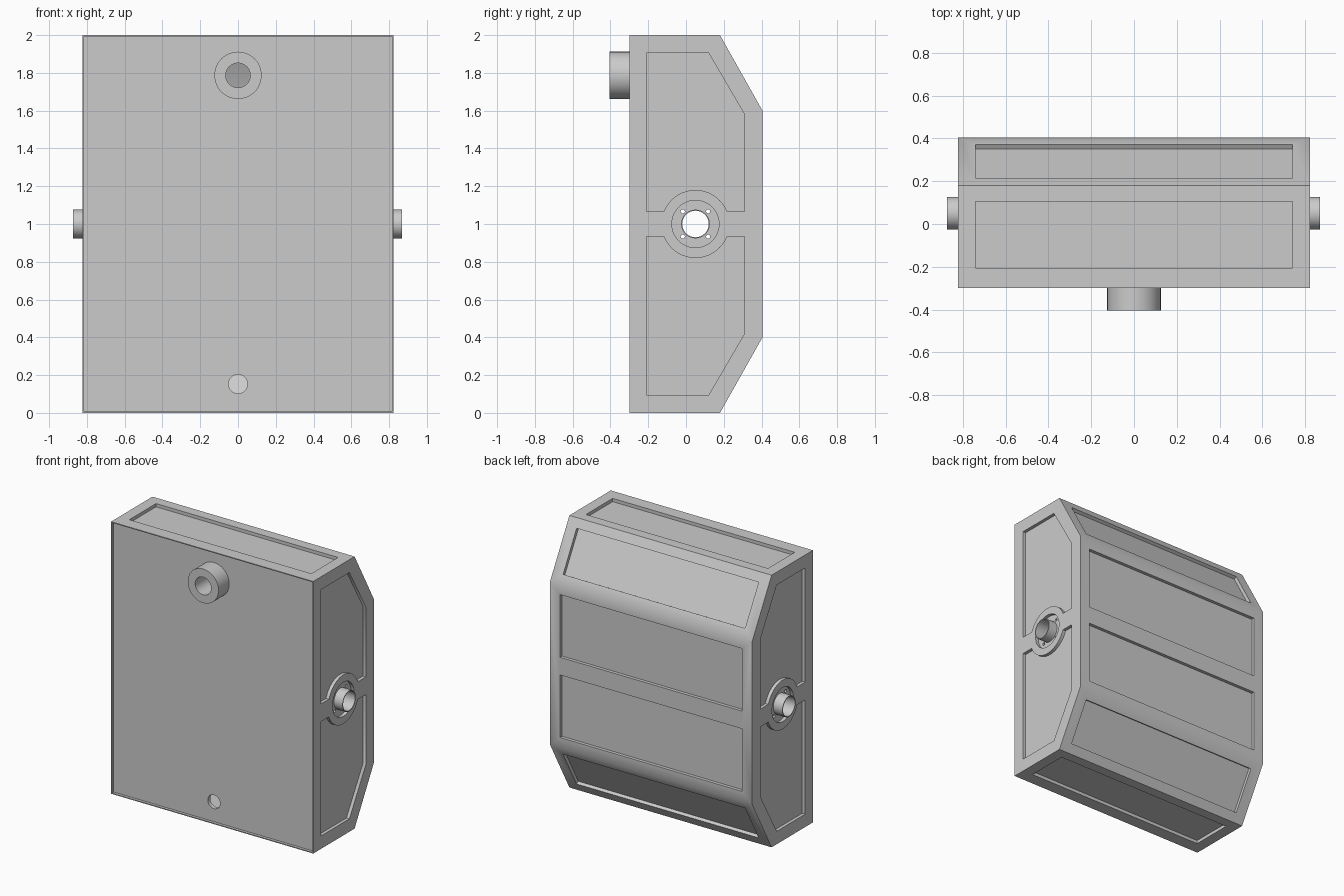
import bpy, bmesh, math
from mathutils import Vector, Matrix

if "Cube" in bpy.data.objects:
    bpy.data.objects.remove(bpy.data.objects["Cube"], do_unlink=True)

grey = bpy.data.materials.new("light_grey")
grey.use_nodes = True
colour = (0.6, 0.6, 0.6, 1)
grey.diffuse_color = colour
grey.node_tree.nodes["Principled BSDF"].inputs["Base Color"].default_value = colour

HALF = 0.822           # half width of the case
DEPTH = 0.024          # depth of the sunken panels
AXIS = Vector((0, 0.05, 1))   # side connector axis


def finish(name, bm):
    bmesh.ops.recalc_face_normals(bm, faces=bm.faces)
    mesh = bpy.data.meshes.new(name)
    bm.to_mesh(mesh)
    bm.free()
    mesh.materials.append(grey)
    ob = bpy.data.objects.new(name, mesh)
    bpy.context.collection.objects.link(ob)
    return ob


def prism(name, points, along):
    bm = bmesh.new()
    face = bm.faces.new([bm.verts.new(p) for p in points])
    new = bmesh.ops.extrude_face_region(bm, geom=[face])["geom"]
    bmesh.ops.translate(bm, vec=along, verts=[v for v in new if isinstance(v, bmesh.types.BMVert)])
    return finish(name, bm)


def side_prism(name, outline, x0, x1):
    return prism(name, [(x0, y, z) for y, z in outline], Vector((x1 - x0, 0, 0)))


def circle(radius, centre, direction, count=48):
    turn = Vector(direction).to_track_quat("Z", "Y").to_matrix()
    return [Vector(centre) + turn @ Vector((radius * math.cos(math.tau * i / count),
                                            radius * math.sin(math.tau * i / count), 0))
            for i in range(count)]


def rod(name, radius, start, end, count=48):
    along = Vector(end) - Vector(start)
    return prism(name, circle(radius, start, along, count), along)


def ring(name, outer, inner, start, end):
    """Open-ended thick tube between two points."""
    along = Vector(end) - Vector(start)
    bm = bmesh.new()
    loops = [[bm.verts.new(p) for p in circle(r, c, along)]
             for r, c in ((outer, start), (outer, end), (inner, end), (inner, start))]
    for k in range(4):
        a, b = loops[k], loops[(k + 1) % 4]
        for i in range(len(a)):
            j = (i + 1) % len(a)
            bm.faces.new((a[i], a[j], b[j], b[i]))
    return finish(name, bm)


def cut(target, cutter):
    cutter.hide_render = True
    mod = target.modifiers.new("cut", "BOOLEAN")
    mod.operation, mod.solver, mod.object = "DIFFERENCE", "EXACT", cutter
    graph = bpy.context.evaluated_depsgraph_get()
    mesh = bpy.data.meshes.new_from_object(target.evaluated_get(graph))
    target.modifiers.clear()
    target.data = mesh
    bpy.data.objects.remove(cutter, do_unlink=True)


# Hollow case with sloped rear edges
profile = [(-0.3, 0), (0.18, 0), (0.405, 0.4), (0.405, 1.6), (0.18, 2), (-0.3, 2)]
cavity = [(-0.25, 0.05), (0.15, 0.05), (0.355, 0.41), (0.355, 1.59), (0.15, 1.95), (-0.25, 1.95)]
case = side_prism("case", profile, -HALF, HALF)
cut(case, side_prism("cavity", cavity, -0.77, 0.77))

# Sunken panels: profile edge index, start and end along that edge
panels = [(0, 0.095, 0.405), (1, 0.07, 0.39), (2, 0.075, 0.535),
          (2, 0.665, 1.125), (3, 0.07, 0.39), (4, 0.075, 0.385)]
for edge, t0, t1 in panels:
    a, b = (Vector((0, *profile[k])) for k in (edge, edge + 1))
    d = (b - a).normalized()
    n = Vector((0, d.z, -d.y))
    corners = [a + d * t + n * 0.05 + Vector((x, 0, 0))
               for x, t in ((-0.74, t0), (0.74, t0), (0.74, t1), (-0.74, t1))]
    cut(case, prism("panel_cutter", corners, -n * (0.05 + DEPTH)))

# Thin rim around the front plate
cut(case, prism("front_cutter", [(x, -0.35, z) for x, z in
    ((-0.815, 0.007), (0.815, 0.007), (0.815, 1.993), (-0.815, 1.993))], Vector((0, 0.07, 0))))

# Side panels, leaving a round boss in the middle
start = math.asin(0.065 / 0.18)
arc = [(AXIS.y + 0.18 * math.cos(a), 1 + 0.18 * math.sin(a))
       for a in (start + (math.pi - 2 * start) * i / 24 for i in range(25))]
upper = [(-0.21, 1.065), (-0.21, 1.905), (0.12, 1.905), (0.31, 1.58), (0.31, 1.065)] + arc
lower = [(y, 2 - z) for y, z in upper]
for s in (-1, 1):
    for outline in (upper, lower):
        cut(case, side_prism("side_cutter", outline, s * (HALF - DEPTH), s * 0.9))
    side = Vector((s, 0, 0))
    cut(case, rod("counterbore", 0.125, AXIS + side * (HALF - DEPTH), AXIS + side * 0.9))

# Connector and screw holes through both sides
cut(case, rod("side_hole", 0.073, AXIS - Vector((1, 0, 0)), AXIS + Vector((1, 0, 0))))
for y in (-0.067, 0.067):
    for z in (-0.067, 0.067):
        p = AXIS + Vector((0, y, z))
        cut(case, rod("screw_hole", 0.011, p - Vector((1, 0, 0)), p + Vector((1, 0, 0)), 16))

# Front holes
for z, r in ((1.787, 0.068), (0.153, 0.05)):
    cut(case, rod("front_hole", r, (0, -0.5, z), (0, -0.15, z)))

# Connectors
parts = [
    case,
    ring("front_port", 0.125, 0.065, (0, -0.27, 1.787), (0, -0.405, 1.787)),
    ring("right_tube", 0.076, 0.07, AXIS + Vector((-0.78, 0, 0)), AXIS + Vector((-0.873, 0, 0))),
    ring("left_tube", 0.076, 0.07, AXIS + Vector((0.78, 0, 0)), AXIS + Vector((0.869, 0, 0))),
]
bpy.ops.object.select_all(action="DESELECT")
for ob in parts:
    ob.select_set(True)
bpy.context.view_layer.objects.active = case
bpy.ops.object.shade_smooth_by_angle(angle=math.radians(32))
